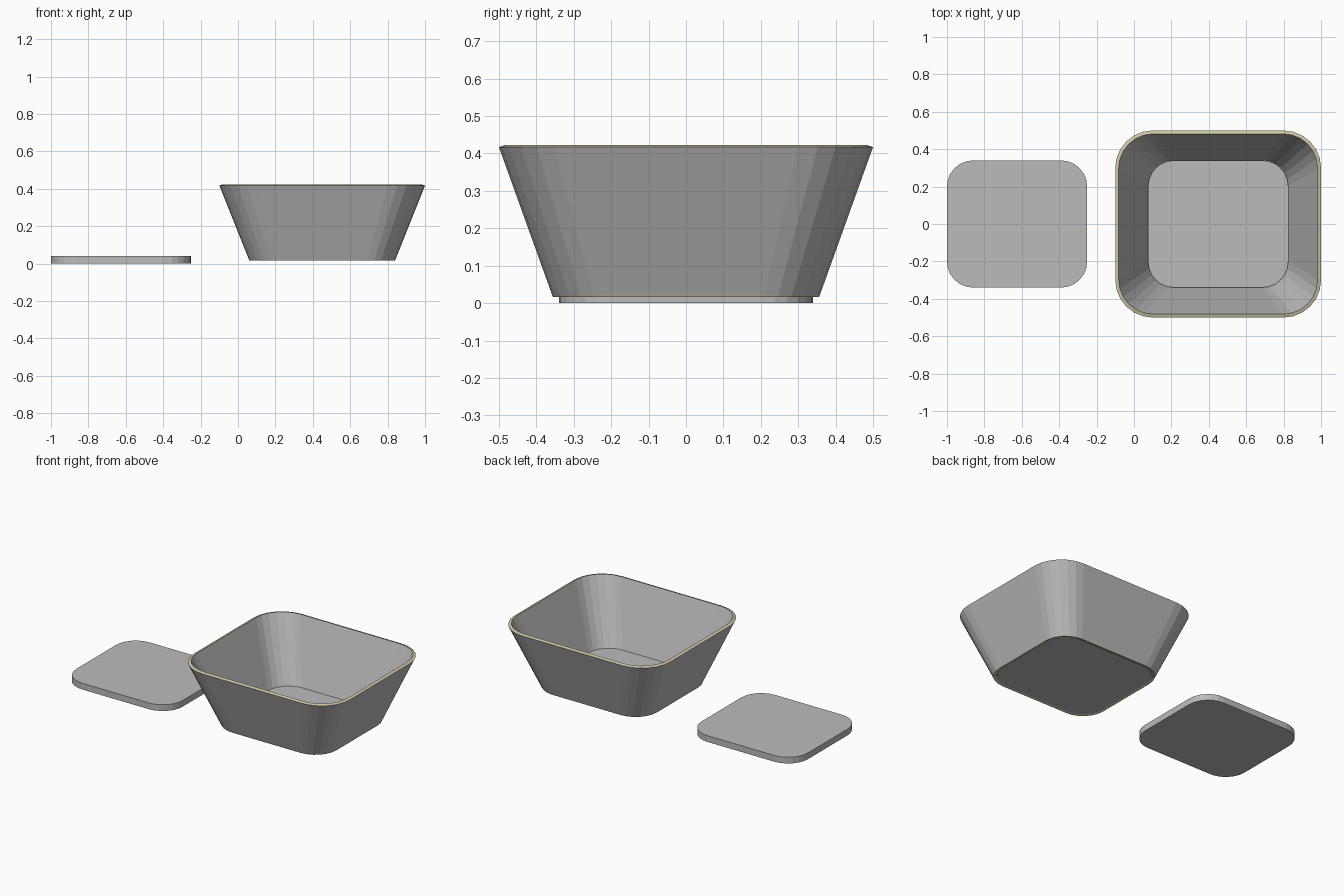
import bpy, bmesh, math

if "Cube" in bpy.data.objects:
    bpy.data.objects.remove(bpy.data.objects["Cube"])


def material(name, rgb):
    m = bpy.data.materials.new(name)
    m.diffuse_color = (*rgb, 1)
    m.use_nodes = True
    m.node_tree.nodes["Principled BSDF"].inputs["Base Color"].default_value = m.diffuse_color
    return m


GREY = material("grey board", (0.5, 0.5, 0.5))
TAN = material("tan edge", (0.62, 0.57, 0.38))
SEG = 6  # facets per rounded corner


def ring(bm, cx, hx, hy, r, z):
    """Rounded rectangle loop of vertices, counter-clockwise."""
    out = []
    for k, (sx, sy) in enumerate([(1, 1), (-1, 1), (-1, -1), (1, -1)]):
        for i in range(SEG + 1):
            a = math.pi / 2 * (k + i / SEG)
            out.append(bm.verts.new((cx + sx * (hx - r) + r * math.cos(a),
                                     sy * (hy - r) + r * math.sin(a), z)))
    return out


def bridge(bm, a, b, mat=0):
    n = len(a)
    for i in range(n):
        f = bm.faces.new((a[i], a[(i + 1) % n], b[(i + 1) % n], b[i]))
        f.material_index = mat


def finish(bm, name):
    bmesh.ops.recalc_face_normals(bm, faces=bm.faces[:])
    me = bpy.data.meshes.new(name)
    bm.to_mesh(me)
    bm.free()
    me.materials.append(GREY)
    me.materials.append(TAN)
    ob = bpy.data.objects.new(name, me)
    bpy.context.collection.objects.link(ob)
    return ob


def slab(name, cx, z0, z1):
    bm = bmesh.new()
    lo = ring(bm, cx, 0.375, 0.34, 0.14, z0)
    hi = ring(bm, cx, 0.375, 0.34, 0.14, z1)
    bridge(bm, lo, hi)
    bm.faces.new(lo)
    bm.faces.new(hi)
    return finish(bm, name)


# Loose panel and the basket floor
slab("loose_panel", -0.625, 0.0, 0.04)
slab("basket_floor", 0.45, 0.019, 0.038)

# Flared basket wall: closed cross-section with tan cut edges
bm = bmesh.new()
profile = [  # half x, half y, corner radius, z, material of strip to next
    (0.390, 0.356, 0.150, 0.017, 1),
    (0.392, 0.358, 0.150, 0.022, 0),
    (0.550, 0.500, 0.200, 0.417, 1),
    (0.532, 0.482, 0.184, 0.423, 0),
    (0.374, 0.340, 0.136, 0.022, 1),
]
loops = [ring(bm, 0.45, *p[:4]) for p in profile]
for i, p in enumerate(profile):
    bridge(bm, loops[i], loops[(i + 1) % len(loops)], p[4])
finish(bm, "basket_wall")
